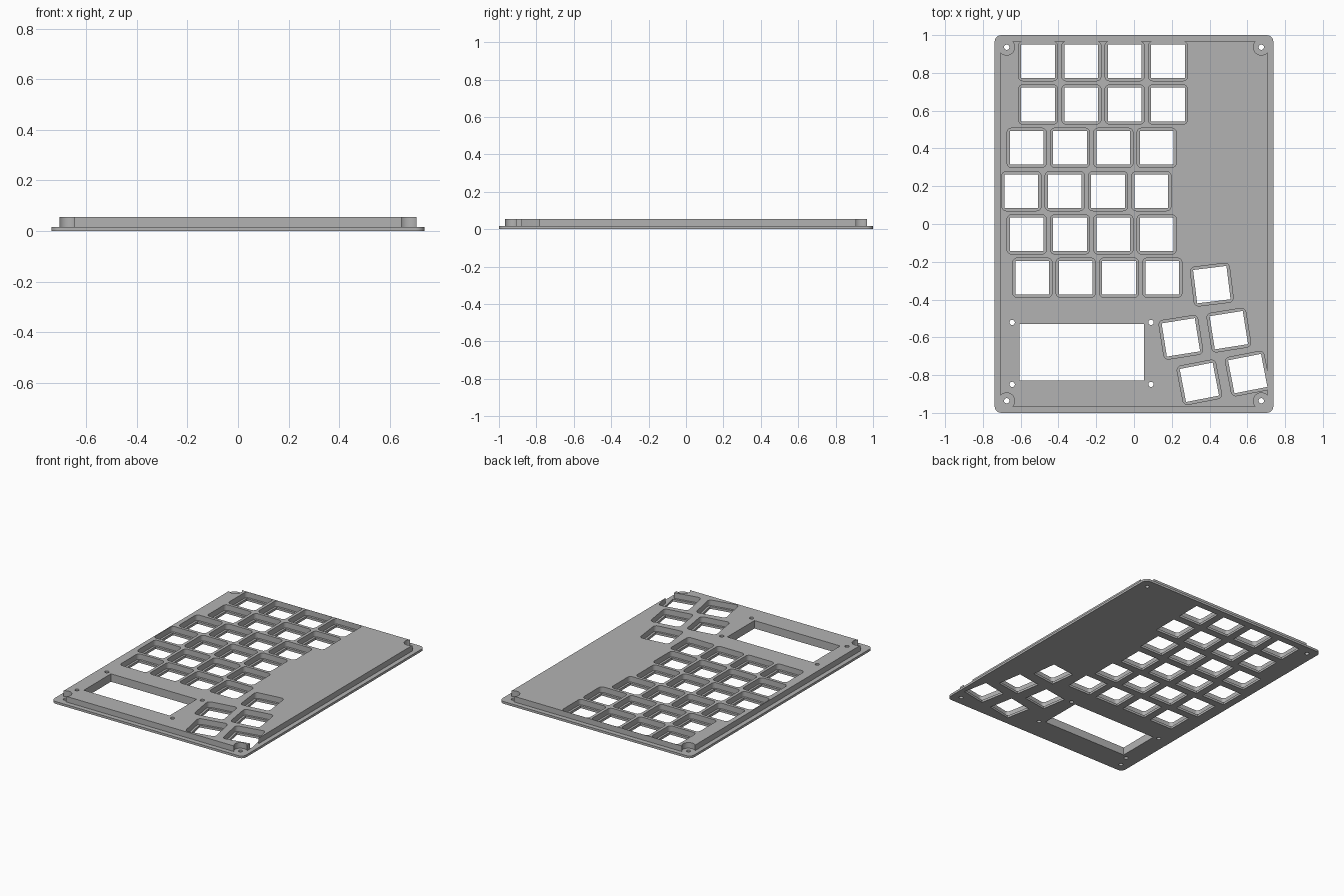
import bpy, bmesh, math
from mathutils import Vector, Matrix

if "Cube" in bpy.data.objects:
    bpy.data.objects.remove(bpy.data.objects["Cube"], do_unlink=True)

PLATE_TOP, TOP = 0.016, 0.055
PITCH = 0.2293

grey = bpy.data.materials.new("Plain grey")
grey.use_nodes = True
colour = (0.45, 0.45, 0.45, 1)
grey.diffuse_color = colour
grey.node_tree.nodes["Principled BSDF"].inputs["Base Color"].default_value = colour


def rounded(hx, hy, r=0.0, centre=(0, 0), angle=0.0, steps=6):
    """Rectangle outline, optionally rounded and turned."""
    pts = []
    for q, (sx, sy) in enumerate([(1, 1), (-1, 1), (-1, -1), (1, -1)]):
        for i in range(steps + 1 if r else 1):
            a = math.pi / 2 * (q + i / steps)
            pts.append(Vector((sx * (hx - r) + r * math.cos(a) if r else sx * hx,
                               sy * (hy - r) + r * math.sin(a) if r else sy * hy)))
    turn = Matrix.Rotation(math.radians(angle), 2)
    return [turn @ p + Vector(centre) for p in pts]


def circle(centre, r, n=24):
    return [Vector(centre) + Vector((r * math.cos(math.tau * i / n), r * math.sin(math.tau * i / n)))
            for i in range(n)]


def notch(sx, sy, cx, cy, r, n=24):
    """Round bite around a corner screw, opened to the outer corner."""
    pts = [(r * math.cos(a), r * math.sin(a))
           for a in (math.pi / 2 * (1 + 3 * i / n) for i in range(n + 1))] + [(r, r)]
    return [Vector((sx * (cx + x), sy * (cy + y))) for x, y in pts]


def prisms(name, outlines, z0, z1):
    """One object of upright prisms, one for each outline."""
    bm = bmesh.new()
    for pts in outlines:
        low = [bm.verts.new((p.x, p.y, z0)) for p in pts]
        high = [bm.verts.new((p.x, p.y, z1)) for p in pts]
        bm.faces.new(low)
        bm.faces.new(high)
        for i in range(len(pts)):
            j = (i + 1) % len(pts)
            bm.faces.new((low[i], low[j], high[j], high[i]))
    bmesh.ops.recalc_face_normals(bm, faces=bm.faces)
    mesh = bpy.data.meshes.new(name)
    bm.to_mesh(mesh)
    bm.free()
    mesh.materials.append(grey)
    obj = bpy.data.objects.new(name, mesh)
    bpy.context.collection.objects.link(obj)
    return obj


def combine(obj, tool, operation):
    tool.hide_render = True
    bpy.context.view_layer.objects.active = obj
    mod = obj.modifiers.new(operation, "BOOLEAN")
    mod.operation, mod.solver, mod.object = operation, "EXACT", tool
    bpy.ops.object.modifier_apply(modifier=mod.name)
    bpy.data.objects.remove(tool, do_unlink=True)


# Key positions: six staggered rows of four, then the tilted thumb cluster
row_starts = [-0.508, -0.508, -0.568, -0.596, -0.568, -0.538]
keys = [((x + PITCH * c, 0.862 - PITCH * r), 0)
        for r, x in enumerate(row_starts) for c in range(4)]
keys += [((0.412, -0.321), 7), ((0.248, -0.60), 9), ((0.502, -0.562), 9),
         ((0.346, -0.838), 11), ((0.602, -0.792), 11)]
corners = [(sx, sy) for sx in (-1, 1) for sy in (-1, 1)]

# Raised block with key pockets and corner bites
block = prisms("raised_block", [rounded(0.706, 0.967)], PLATE_TOP / 2, TOP)
pockets = [rounded(0.104, 0.104, 0.024, c, a) for c, a in keys]
pockets += [notch(sx, sy, 0.674, 0.936, 0.042) for sx, sy in corners]
combine(block, prisms("pocket_cutter", pockets, -0.1, 0.2), "DIFFERENCE")

# Base plate, joined to the block
plate = prisms("keyboard_plate", [rounded(0.738, 1.0, 0.036)], 0, PLATE_TOP)
combine(plate, block, "UNION")

# Switch openings, screen window and screw holes through everything
holes = [rounded(0.089, 0.089, 0, c, a) for c, a in keys]
holes.append(rounded(0.33, 0.149, 0, (-0.277, -0.679)))
holes += [circle((0.674 * sx, 0.936 * sy), 0.014) for sx, sy in corners]
holes += [circle((x, y), 0.014) for x in (-0.645, 0.09) for y in (-0.521, -0.849)]
combine(plate, prisms("hole_cutter", holes, -0.1, 0.2), "DIFFERENCE")

bpy.ops.object.select_all(action="DESELECT")
plate.select_set(True)
bpy.context.view_layer.objects.active = plate
bpy.ops.object.shade_smooth_by_angle(angle=math.radians(30))
